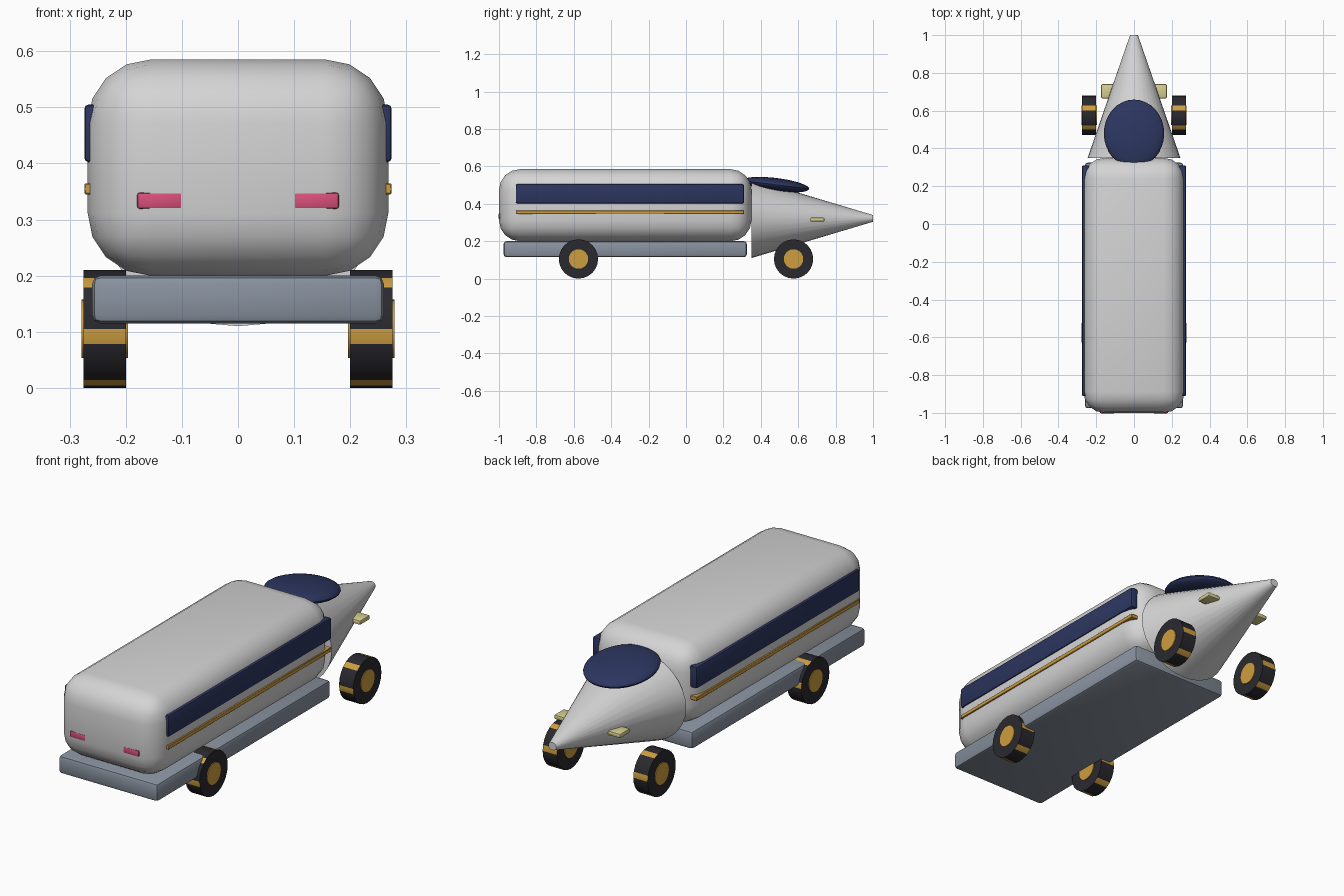
import bpy, bmesh, math
from mathutils import Matrix

if "Cube" in bpy.data.objects:
    bpy.data.objects.remove(bpy.data.objects["Cube"])


def material(name, rgb):
    m = bpy.data.materials.new(name)
    m.diffuse_color = (*rgb, 1)
    m.use_nodes = True
    m.node_tree.nodes["Principled BSDF"].inputs["Base Color"].default_value = m.diffuse_color
    return m


SILVER = material("silver", (0.66, 0.66, 0.66))
SLATE = material("slate", (0.25, 0.29, 0.35))
NAVY = material("navy", (0.025, 0.036, 0.115))
GOLD = material("gold", (0.62, 0.34, 0.05))
RUBBER = material("rubber", (0.022, 0.022, 0.028))
PINK = material("pink", (0.68, 0.08, 0.2))
CREAM = material("cream", (0.68, 0.62, 0.28))


def finish(bm, name, mats, smooth=30):
    mesh = bpy.data.meshes.new(name)
    bm.to_mesh(mesh)
    bm.free()
    ob = bpy.data.objects.new(name, mesh)
    bpy.context.collection.objects.link(ob)
    for m in mats:
        mesh.materials.append(m)
    bpy.ops.object.select_all(action='DESELECT')
    bpy.context.view_layer.objects.active = ob
    ob.select_set(True)
    bpy.ops.object.shade_smooth_by_angle(angle=math.radians(smooth))
    return ob


def box(name, x, y, z, mat, bevel, segments=2):
    """Rounded box given by its (min, max) range on each axis."""
    bm = bmesh.new()
    bmesh.ops.create_cube(bm, size=1)
    for v in bm.verts:
        v.co = [r[0] if c < 0 else r[1] for c, r in zip(v.co, (x, y, z))]
    bmesh.ops.bevel(bm, geom=bm.edges[:], offset=bevel, segments=segments,
                    profile=0.5, affect='EDGES')
    return finish(bm, name, [mat], 40)


def drum(bm, radius, x0, x1, sides=24):
    """Cylinder along x; returns its new faces."""
    old = set(bm.faces)
    mat = Matrix.Translation(((x0 + x1) / 2, 0, 0)) @ Matrix.Rotation(math.pi / 2, 4, 'Y')
    bmesh.ops.create_cone(bm, cap_ends=True, segments=sides, radius1=radius,
                          radius2=radius, depth=x1 - x0, matrix=mat)
    return [f for f in bm.faces if f not in old]


# Main cabin and chassis
box("cabin", (-0.268, 0.268), (-1, 0.35), (0.2, 0.585), SILVER, 0.112, 4)
box("chassis", (-0.26, 0.26), (-0.975, 0.325), (0.115, 0.2), SLATE, 0.015)

# Tapered nose, slightly wider than tall
bm = bmesh.new()
bmesh.ops.create_cone(bm, cap_ends=True, segments=32, radius1=0.212, radius2=0.018, depth=0.65,
                      matrix=Matrix.Translation((0, 0.675, 0.322))
                      @ Matrix.Diagonal((1.16, 1, 1, 1))
                      @ Matrix.Rotation(-math.pi / 2, 4, 'X'))
finish(bm, "nose_cone", [SILVER])

# Flattened canopy, tipped forward
bm = bmesh.new()
bmesh.ops.create_uvsphere(bm, u_segments=32, v_segments=16, radius=1,
                          matrix=Matrix.Translation((0, 0.48, 0.502))
                          @ Matrix.Rotation(math.radians(-7), 4, 'X')
                          @ Matrix.Diagonal((0.16, 0.18, 0.036, 1)))
finish(bm, "canopy", [NAVY])

for side, s in (("left", -1), ("right", 1)):
    def span(a, b):
        return tuple(sorted((s * a, s * b)))

    # Window band, trim stripe and lights
    box(side + "_window_band", span(0.235, 0.274), (-0.91, 0.31), (0.402, 0.505), NAVY, 0.008)
    box(side + "_trim_stripe", span(0.235, 0.274), (-0.91, 0.31), (0.345, 0.364), GOLD, 0.002, 1)
    box(side + "_tail_light", span(0.10, 0.18), (-1.002, -0.97), (0.319, 0.348), PINK, 0.005)
    box(side + "_nose_light", span(0.10, 0.174), (0.665, 0.74), (0.305, 0.326), CREAM, 0.006)

    # Wheels: every fourth tread face is a gold band, with a gold hub on both sides
    for end, y in (("front", -0.575), ("rear", 0.575)):
        bm = bmesh.new()
        for f in drum(bm, 0.105, *span(0.2, 0.275)):
            c = f.calc_center_median()
            if abs(f.normal.x) < 0.5:
                a = math.degrees(math.atan2(c.z, -c.y))
                f.material_index = int(round((a - 52.5) / 15)) % 4 == 0
        for f in drum(bm, 0.052, *span(0.196, 0.279)):
            f.material_index = 1
        bmesh.ops.translate(bm, verts=bm.verts[:], vec=(0, y, 0.105))
        finish(bm, f"{side}_{end}_wheel", [RUBBER, GOLD])
